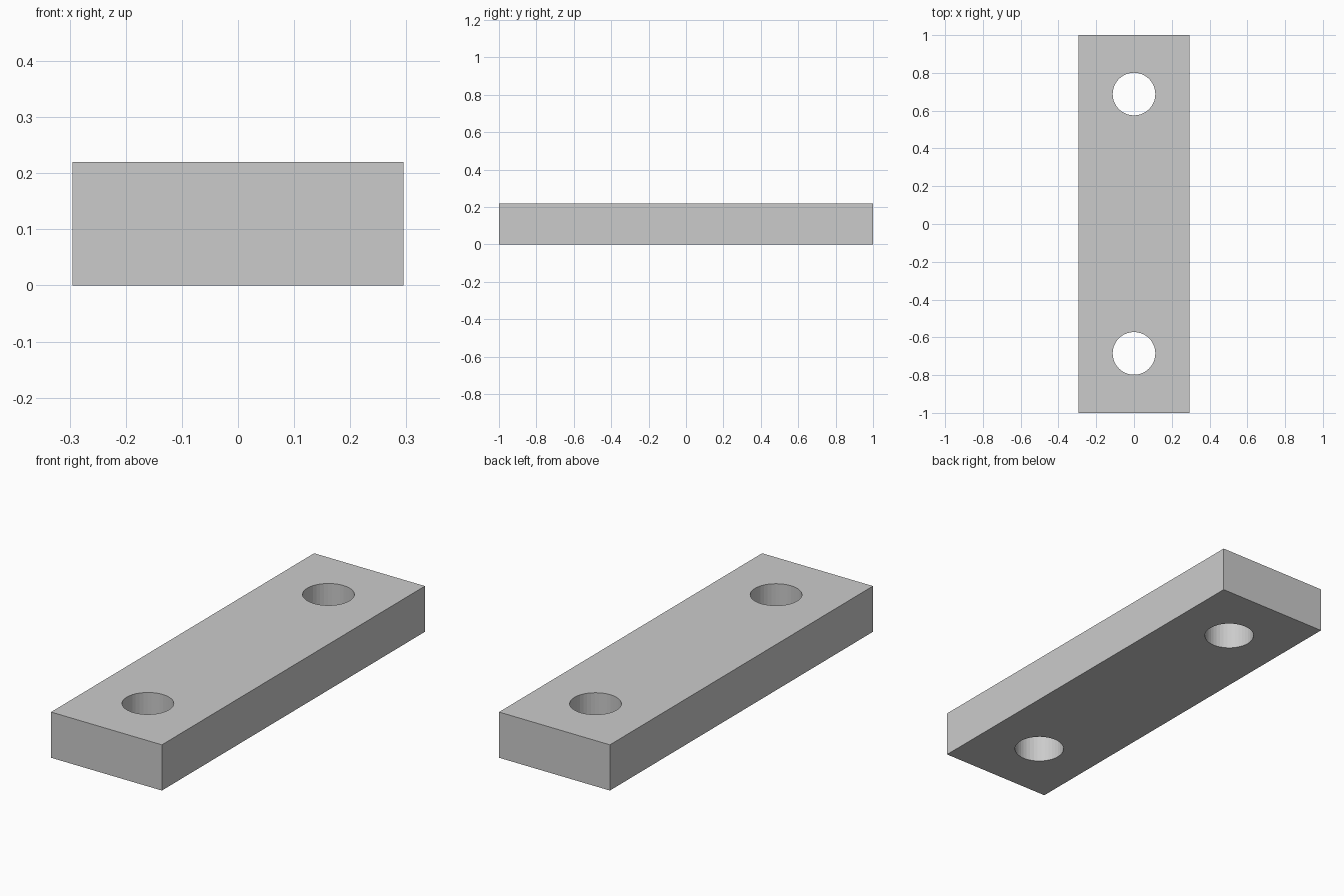
import bpy

if "Cube" in bpy.data.objects:
    bpy.data.objects.remove(bpy.data.objects["Cube"])

WIDTH, LENGTH, HEIGHT = 0.59, 2.0, 0.22
HOLE_RADIUS, HOLE_SIDES = 0.113, 40

# Flat rectangular plate
bpy.ops.mesh.primitive_cube_add(size=1, location=(0, 0, HEIGHT / 2))
plate = bpy.context.object
plate.name = "plate"
plate.scale = (WIDTH, LENGTH, HEIGHT)
bpy.ops.object.transform_apply(location=False, rotation=False, scale=True)


def drill_hole(name, y):
    """Cut a round hole straight through the plate."""
    bpy.ops.mesh.primitive_cylinder_add(
        vertices=HOLE_SIDES, radius=HOLE_RADIUS, depth=HEIGHT * 2,
        location=(0, y, HEIGHT / 2))
    cutter = bpy.context.object
    cutter.name = name
    cutter.hide_render = True
    mod = plate.modifiers.new(name, 'BOOLEAN')
    mod.operation = 'DIFFERENCE'
    mod.solver = 'EXACT'
    mod.object = cutter
    bpy.context.view_layer.objects.active = plate
    bpy.ops.object.modifier_apply(modifier=mod.name)
    bpy.data.objects.remove(cutter, do_unlink=True)


# One bolt hole near each end
drill_hole("front_hole", -0.685)
drill_hole("back_hole", 0.688)
